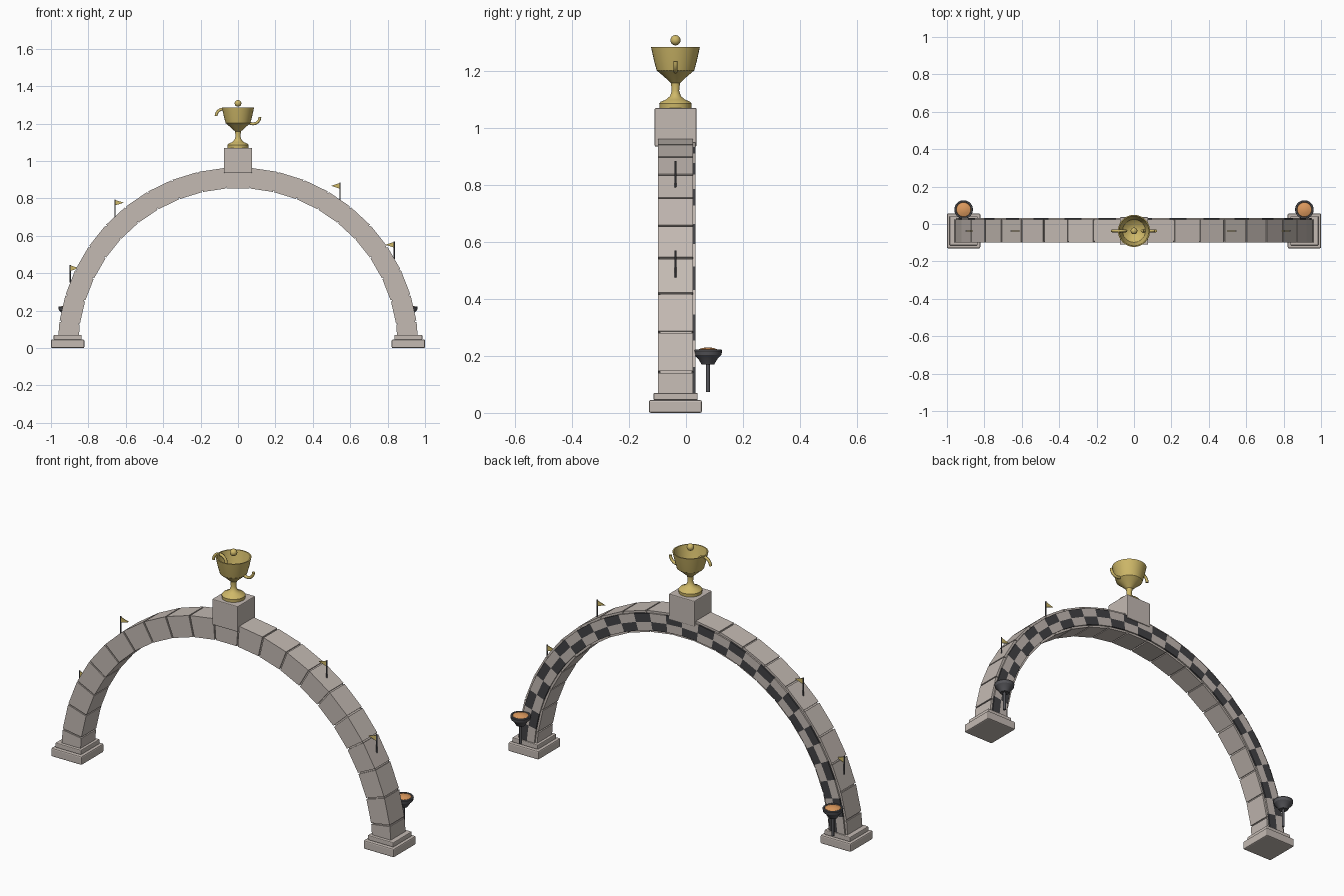
import bpy, bmesh, math
from mathutils import Matrix, Vector

cube = bpy.data.objects.get("Cube")
if cube:
    bpy.data.objects.remove(cube, do_unlink=True)


def material(name, color):
    m = bpy.data.materials.new(name)
    m.use_nodes = True
    m.diffuse_color = (*color, 1)
    m.node_tree.nodes["Principled BSDF"].inputs["Base Color"].default_value = (*color, 1)
    return m


STONE = material("warm grey stone", (0.55, 0.49, 0.45))
CHECK = material("charcoal tile", (0.055, 0.055, 0.06))
IRON = material("dark iron", (0.09, 0.09, 0.1))
GOLD = material("trophy gold", (0.62, 0.48, 0.14))
EMBER = material("orange ember", (0.72, 0.32, 0.11))

MID_Y = -0.037       # centre line of the arch
FRONT, BACK = -0.098, 0.025
INNER, OUTER = 0.855, 0.965


def finish(bm, name, mats, smooth=False, bevel=0):
    bmesh.ops.recalc_face_normals(bm, faces=bm.faces)
    mesh = bpy.data.meshes.new(name)
    bm.to_mesh(mesh)
    bm.free()
    for m in mats:
        mesh.materials.append(m)
    if smooth:
        mesh.polygons.foreach_set("use_smooth", [True] * len(mesh.polygons))
        mesh.set_sharp_from_angle(angle=math.radians(32))
    obj = bpy.data.objects.new(name, mesh)
    bpy.context.collection.objects.link(obj)
    if bevel:
        mod = obj.modifiers.new("soft edges", "BEVEL")
        mod.width = bevel
        mod.segments = 2
    return obj


def box(name, lo, hi, mat, bevel=0):
    bm = bmesh.new()
    lo, hi = Vector(lo), Vector(hi)
    size = Matrix.Diagonal((*(hi - lo), 1))
    bmesh.ops.create_cube(bm, size=1, matrix=Matrix.Translation((lo + hi) / 2) @ size)
    return finish(bm, name, [mat], bevel=bevel)


def wedge(bm, a0, a1, r0, r1, y0, y1, mat_index=0):
    # block between two angles of the arch
    ring = [(a0, r0), (a0, r1), (a1, r1), (a1, r0)]
    rows = [[bm.verts.new((r * math.cos(a), y, r * math.sin(a))) for a, r in ring]
            for y in (y0, y1)]
    faces = [bm.faces.new(rows[0]), bm.faces.new(rows[1][::-1])]
    for i in range(4):
        j = (i + 1) % 4
        faces.append(bm.faces.new((rows[0][i], rows[0][j], rows[1][j], rows[1][i])))
    for f in faces:
        f.material_index = mat_index


def lathe(name, profile, center, mat, steps=32):
    bm = bmesh.new()
    cx, cy = center
    verts = [bm.verts.new((cx + r, cy, z)) for r, z in profile]
    edges = [bm.edges.new(pair) for pair in zip(verts, verts[1:])]
    bmesh.ops.spin(bm, geom=verts + edges, cent=(cx, cy, 0), axis=(0, 0, 1),
                   angle=math.tau, steps=steps)
    bmesh.ops.remove_doubles(bm, verts=bm.verts, dist=0.0002)
    return finish(bm, name, [mat], smooth=True)


# Arch stones with narrow joints over a recessed core
COUNT = 21
step = math.pi / COUNT
bm = bmesh.new()
for i in range(COUNT):
    wedge(bm, i * step + 0.004, (i + 1) * step - 0.004, INNER, OUTER, FRONT, BACK)
finish(bm, "arch_stones", [STONE])

bm = bmesh.new()
for i in range(COUNT * 2):
    wedge(bm, i * step / 2, (i + 1) * step / 2, INNER + 0.007, OUTER - 0.007,
          FRONT + 0.006, BACK - 0.004)
bmesh.ops.remove_doubles(bm, verts=bm.verts, dist=0.0001)
finish(bm, "arch_core", [STONE])

# Two rows of checker plates on the back
TILES = 30
span = math.radians(172)
start = math.radians(4)
bm = bmesh.new()
for i in range(TILES):
    for row in range(2):
        r = 0.865 + row * 0.044
        wedge(bm, start + i * span / TILES, start + (i + 1) * span / TILES,
              r, r + 0.044, BACK - 0.001, BACK + 0.008, (i + row) % 2)
finish(bm, "checker_band", [STONE, CHECK])

# Keystone block
box("keystone", (-0.075, -0.11, 0.935), (0.075, 0.037, 1.07), STONE, 0.004)

# Stepped feet and braziers on both sides
for side, label in ((1, "left"), (-1, "right")):
    x = side * 0.911
    box(label + "_plinth", (x - 0.089, -0.13, 0), (x + 0.089, 0.056, 0.045), STONE, 0.006)
    box(label + "_plinth_step", (x - 0.075, -0.114, 0.045), (x + 0.075, 0.041, 0.07),
        STONE, 0.004)
    spot = (x, 0.077)
    lathe(label + "_brazier_pole", [(0, 0.073), (0.007, 0.073), (0.007, 0.175), (0, 0.175)],
          spot, IRON, 12)
    lathe(label + "_brazier_bowl",
          [(0, 0.17), (0.022, 0.17), (0.034, 0.19), (0.047, 0.203), (0.05, 0.218),
           (0.048, 0.222), (0.041, 0.222), (0.036, 0.212), (0, 0.208)], spot, IRON, 24)
    lathe(label + "_brazier_embers", [(0.04, 0.214), (0.038, 0.221), (0.02, 0.228), (0, 0.23)],
          spot, EMBER, 24)

# Pennants along the top of the arch
for i, (x, z) in enumerate([(-0.897, 0.35), (-0.658, 0.7), (0.545, 0.79), (0.835, 0.475)]):
    lathe(f"flag_pole_{i}", [(0, z), (0.0035, z), (0.0035, z + 0.095), (0, z + 0.095)],
          (x, MID_Y), IRON, 8)
    bm = bmesh.new()
    reach = -math.copysign(0.047, x)
    pts = [(x, z + 0.092), (x, z + 0.062), (x + reach, z + 0.077)]
    layers = [[bm.verts.new((px, MID_Y + d, pz)) for px, pz in pts] for d in (-0.002, 0.002)]
    bm.faces.new(layers[0])
    bm.faces.new(layers[1])
    for a in range(3):
        b = (a + 1) % 3
        bm.faces.new((layers[0][a], layers[0][b], layers[1][b], layers[1][a]))
    finish(bm, f"pennant_{i}", [GOLD])

# Trophy: foot, stem and hollow bowl in one turned profile
lathe("trophy_cup",
      [(0, 1.07), (0.056, 1.07), (0.057, 1.086), (0.052, 1.092), (0.033, 1.1),
       (0.019, 1.112), (0.013, 1.13), (0.016, 1.158), (0.042, 1.182), (0.066, 1.202),
       (0.075, 1.235), (0.086, 1.285), (0.08, 1.285), (0.07, 1.237), (0.061, 1.206),
       (0.038, 1.187), (0, 1.175)], (0, MID_Y), GOLD)

bm = bmesh.new()
bmesh.ops.create_uvsphere(bm, u_segments=20, v_segments=12, radius=0.018,
                          matrix=Matrix.Translation((0, MID_Y, 1.308)))
finish(bm, "trophy_ball", [GOLD], smooth=True)

# Hooked handles: right one arches up, left one hangs down
for x, z, turn, label in ((-0.08, 1.24, 1, "right"), (0.08, 1.235, -1, "left")):
    curve = bpy.data.curves.new(label + "_handle", "CURVE")
    curve.dimensions = "3D"
    curve.bevel_depth = 0.0075
    curve.bevel_resolution = 2
    curve.use_fill_caps = True
    line = curve.splines.new("POLY")
    line.points.add(12)
    for k, p in enumerate(line.points):
        a = turn * math.pi * k / 12
        p.co = (x + 0.037 * math.cos(a), MID_Y, z + 0.037 * math.sin(a), 1)
    curve.materials.append(GOLD)
    bpy.context.collection.objects.link(bpy.data.objects.new(label + "_handle", curve))
